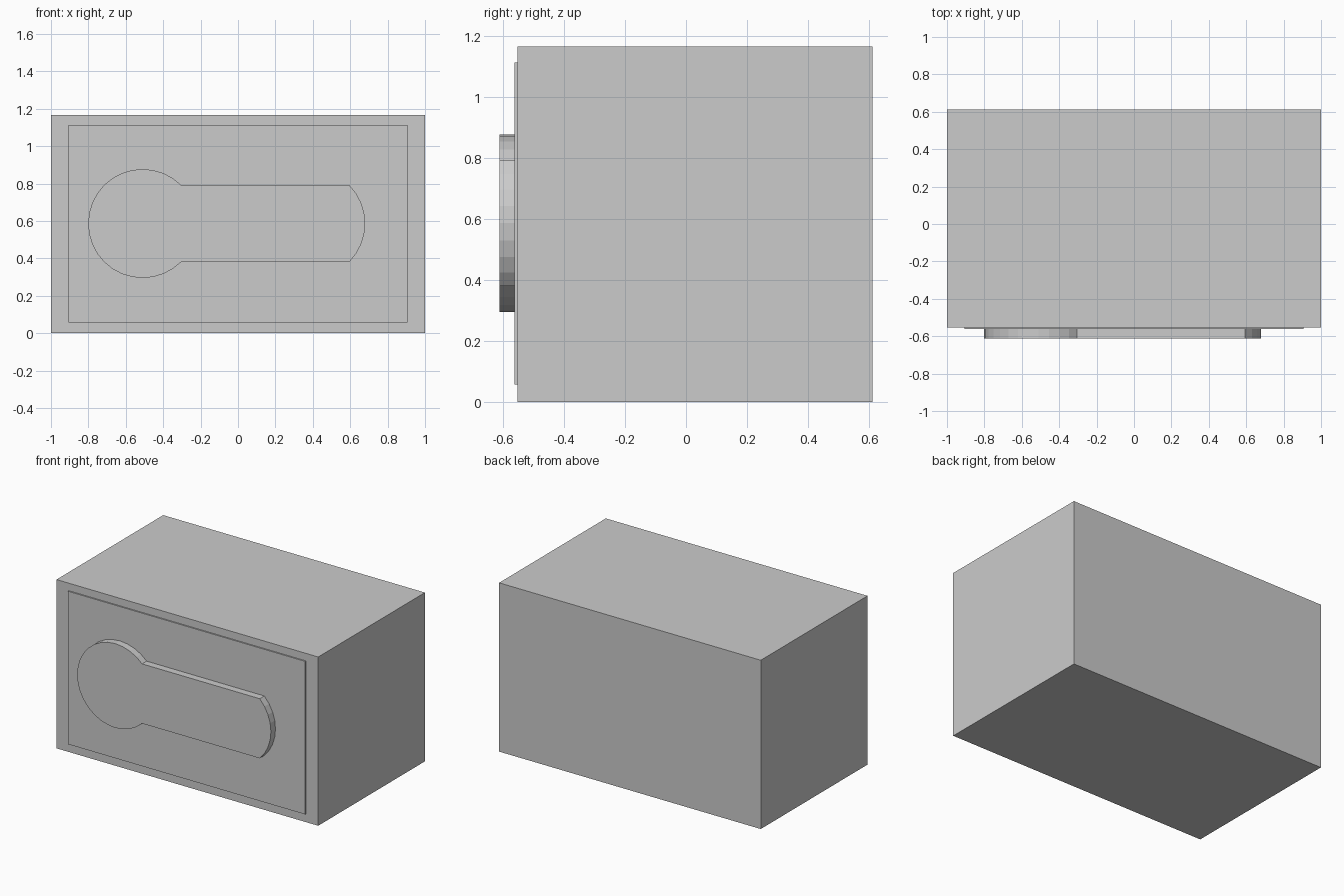
import bpy, bmesh
from math import sin, cos, pi

if "Cube" in bpy.data.objects:
    bpy.data.objects.remove(bpy.data.objects["Cube"])


def extrude_profile(name, points, y_front, y_back):
    """Solid from an x/z outline, extruded along y."""
    bm = bmesh.new()
    face = bm.faces.new([bm.verts.new((x, y_front, z)) for x, z in points])
    ext = bmesh.ops.extrude_face_region(bm, geom=[face], use_keep_orig=True)
    moved = [v for v in ext["geom"] if isinstance(v, bmesh.types.BMVert)]
    bmesh.ops.translate(bm, verts=moved, vec=(0, y_back - y_front, 0))
    bmesh.ops.recalc_face_normals(bm, faces=bm.faces)
    mesh = bpy.data.meshes.new(name)
    bm.to_mesh(mesh)
    bm.free()
    obj = bpy.data.objects.new(name, mesh)
    bpy.context.collection.objects.link(obj)
    return obj


def rect(x0, x1, z0, z1):
    return [(x0, z0), (x1, z0), (x1, z1), (x0, z1)]


def arc(cx, cz, r, start, steps):
    """Arc points on a 32-sided circle; start and steps count sides."""
    return [(cx + r * cos(2 * pi * i / 32), cz + r * sin(2 * pi * i / 32))
            for i in range(start, start + steps + 1)]


# Main block
extrude_profile("body", rect(-1, 1, 0, 1.166), -0.553, 0.612)

# Thin raised plate on the front
extrude_profile("front_plate", rect(-0.907, 0.907, 0.057, 1.114), -0.562, -0.553)

# Keyhole-shaped handle: large round end on the left, shallow arc on the right
outline = arc(-0.51, 0.586, 0.291, 4, 24) + arc(0.389, 0.586, 0.291, -4, 8)
extrude_profile("handle", outline, -0.612, -0.562)
